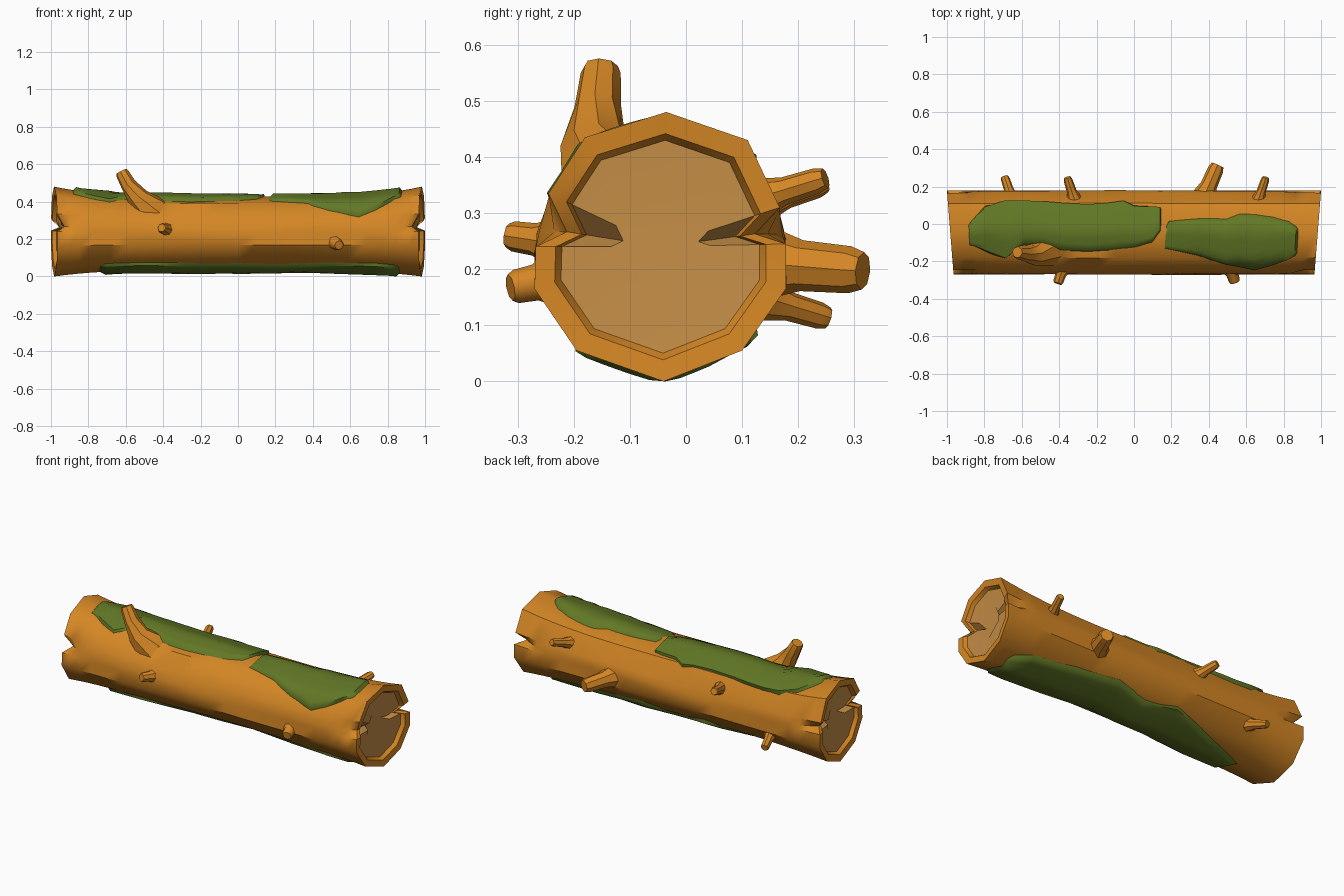
import bpy, bmesh, math
from mathutils import Vector

cube = bpy.data.objects.get("Cube")
if cube:
    bpy.data.objects.remove(cube)


def material(name, rgb):
    m = bpy.data.materials.new(name)
    m.use_nodes = True
    m.diffuse_color = (*rgb, 1)
    bsdf = next(n for n in m.node_tree.nodes if n.type == 'BSDF_PRINCIPLED')
    bsdf.inputs["Base Color"].default_value = (*rgb, 1)
    bsdf.inputs["Roughness"].default_value = 0.9
    return m


BARK = material("orange bark", (0.66, 0.24, 0.018))
WOOD = material("pale cut wood", (0.56, 0.27, 0.062))
MOSS = material("moss green", (0.122, 0.188, 0.019))

# Log cross-section in (y, z), from the top round the back, bottom and front
PROFILE = [(-.035, .48), (.11, .43), (.167, .31), (.176, .27), (.178, .245),
           (.178, .165), (.10, .055), (-.04, 0), (-.195, .055), (-.27, .165),
           (-.268, .24), (-.265, .275), (-.245, .335), (-.18, .435)]
N = len(PROFILE)
NOTCHES = (3, 11)
MID_Y, MID_Z = -.045, .24


def surface(t, u, lift=0.0, scale=1.0, inset=0.0):
    """Point on the log: t runs along it (-1 to 1), u round the profile."""
    i, f = int(math.floor(u)), u - math.floor(u)
    a, b = Vector(PROFILE[i % N]), Vector(PROFILE[(i + 1) % N])
    y, z = a.lerp(b, f)
    end = max(0, (abs(t) - .86) / .14)
    near = max(0, 1 - min(abs(u % N - k) for k in NOTCHES))
    r = scale * (1 - .24 * near * end)
    waist = .82 + .18 * t ** 4
    d = Vector((0, (y - MID_Y) * r, (z - MID_Z) * r * waist))
    # gentle unevenness in the bark, fading at the ends
    d *= 1 + .012 * math.sin(5 * t + 2.1 * u) * (1 - t * t)
    d += d.normalized() * lift
    p = d + Vector((0, MID_Y, MID_Z - .01 * (1 - t ** 4)))
    p.x = t * (.986 + .079 * p.y * t * t - .04 * near * end - inset)
    p.z = max(p.z, 0)
    return p


def finish(bm, name, mats, angle=40):
    bmesh.ops.recalc_face_normals(bm, faces=bm.faces)
    me = bpy.data.meshes.new(name)
    bm.to_mesh(me)
    bm.free()
    ob = bpy.data.objects.new(name, me)
    bpy.context.collection.objects.link(ob)
    for m in mats:
        me.materials.append(m)
    bpy.ops.object.select_all(action='DESELECT')
    ob.select_set(True)
    bpy.context.view_layer.objects.active = ob
    bpy.ops.object.shade_smooth_by_angle(angle=math.radians(angle))
    return ob


def bridge(bm, a, b, closed=True, mat=0):
    n = len(a)
    for i in range(n if closed else n - 1):
        j = (i + 1) % n
        bm.faces.new((a[i], a[j], b[j], b[i])).material_index = mat


# Log: bark tube, thick rim and recessed cut wood at both ends
bm = bmesh.new()
stations = [-1, -.94, -.87] + [i / 10 for i in range(-8, 9)] + [.87, .94, 1]
rings = [[bm.verts.new(surface(t, u)) for u in range(N)] for t in stations]
for a, b in zip(rings, rings[1:]):
    bridge(bm, a, b)
for t, outer in ((-1, rings[0]), (1, rings[-1])):
    rim, wall, mid = [[bm.verts.new(surface(t, u, scale=s, inset=d)) for u in range(N)]
                      for s, d in ((.84, .004), (.79, .025), (.4, .03))]
    bridge(bm, outer, rim)
    bridge(bm, rim, wall)
    bridge(bm, wall, mid, mat=1)
    bm.faces.new(mid).material_index = 1
finish(bm, "log", [BARK, WOOD])


# Broken branch stubs: tubes through (point, radius) pairs
def stub(name, path, sides=8):
    bm = bmesh.new()
    pts = [Vector(p) for p, r in path]
    rings = []
    for i, (p, r) in enumerate(path):
        axis = pts[min(i + 1, len(pts) - 1)] - pts[max(i - 1, 0)]
        q = axis.to_track_quat('Z', 'Y')
        rings.append([bm.verts.new(pts[i] + q @ Vector(
            (r * math.cos(k * math.tau / sides), r * math.sin(k * math.tau / sides), 0)))
            for k in range(sides)])
    for a, b in zip(rings, rings[1:]):
        bridge(bm, a, b)
    bm.faces.new(rings[0])
    bm.faces.new(rings[-1])
    finish(bm, name, [BARK])


def straight_stub(name, base, tip, r):
    a, b = Vector(base), Vector(tip)
    steps = ((-.5, 2.0), (0, 1.45), (.3, 1.08), (.85, 1.0), (1, .8))
    stub(name, [(a.lerp(b, f), r * k) for f, k in steps])


stub("top_branch_stub", [((-.46, -.13, .34), .1), ((-.535, -.165, .42), .06),
                         ((-.585, -.157, .49), .042), ((-.618, -.152, .55), .036),
                         ((-.624, -.151, .562), .03)])
straight_stub("front_right_stub", (-.385, -.25, .25), (-.408, -.318, .26), .027)
straight_stub("front_left_stub", (.52, -.25, .18), (.54, -.313, .167), .03)
straight_stub("back_branch_stub", (.38, .16, .21), (.447, .315, .197), .042)
straight_stub("back_left_stub", (.67, .145, .33), (.705, .248, .362), .023)
straight_stub("back_middle_stub", (-.325, .15, .325), (-.357, .248, .355), .024)
straight_stub("back_right_stub", (-.66, .155, .142), (-.692, .253, .113), .024)


# Moss: raised patches spanning (t, first u, last u), with tucked-in borders
def moss(name, spans, lift=.02, across=10):
    bm = bmesh.new()
    rows = []
    for i, (t, lo, hi) in enumerate(spans):
        tip = i in (0, len(spans) - 1)
        row = []
        for k in range(across + 1):
            f = k / across
            edge = k in (0, across) or tip
            h = -.012 if edge else lift * (.8 + .2 * math.sin(math.pi * f))
            row.append(bm.verts.new(surface(t, lo + (hi - lo) * f, lift=h)))
        rows.append(row)
    for a, b in zip(rows, rows[1:]):
        bridge(bm, a, b, closed=False)
    finish(bm, name, [MOSS], 60)


moss("top_moss_right", [(-.91, 13.4, 14.2), (-.88, 13.4, 14.4), (-.8, 13.1, 15), (-.7, 12.8, 15.3),
                        (-.6, 13.4, 15.25), (-.5, 13.4, 15.2), (-.4, 13.2, 15.15),
                        (-.25, 13.15, 15.1), (-.13, 13.2, 15.15), (-.06, 13.25, 15.25),
                        (0, 13.3, 15), (.1, 13.5, 14.95), (.14, 13.9, 14.9), (.15, 14, 14.8)])
moss("top_moss_left", [(.15, 13.3, 13.9), (.19, 13.25, 14.4), (.35, 13, 14.5), (.5, 12.4, 14.5),
                       (.57, 12.2, 14.7), (.66, 11.9, 14.7), (.75, 12.3, 14.6),
                       (.84, 12.8, 14.4), (.88, 13, 14.2), (.9, 13.1, 14)])
moss("underside_moss", [(-.78, 7.1, 7.8), (-.72, 6.9, 8), (-.5, 6.4, 8.1), (-.3, 5.9, 8),
                        (-.2, 5.7, 7.9), (0, 6, 7.9), (.2, 5.6, 7.8), (.5, 5.8, 8.1),
                        (.75, 6, 8.15), (.86, 6.3, 8), (.89, 6.6, 7.7)])
